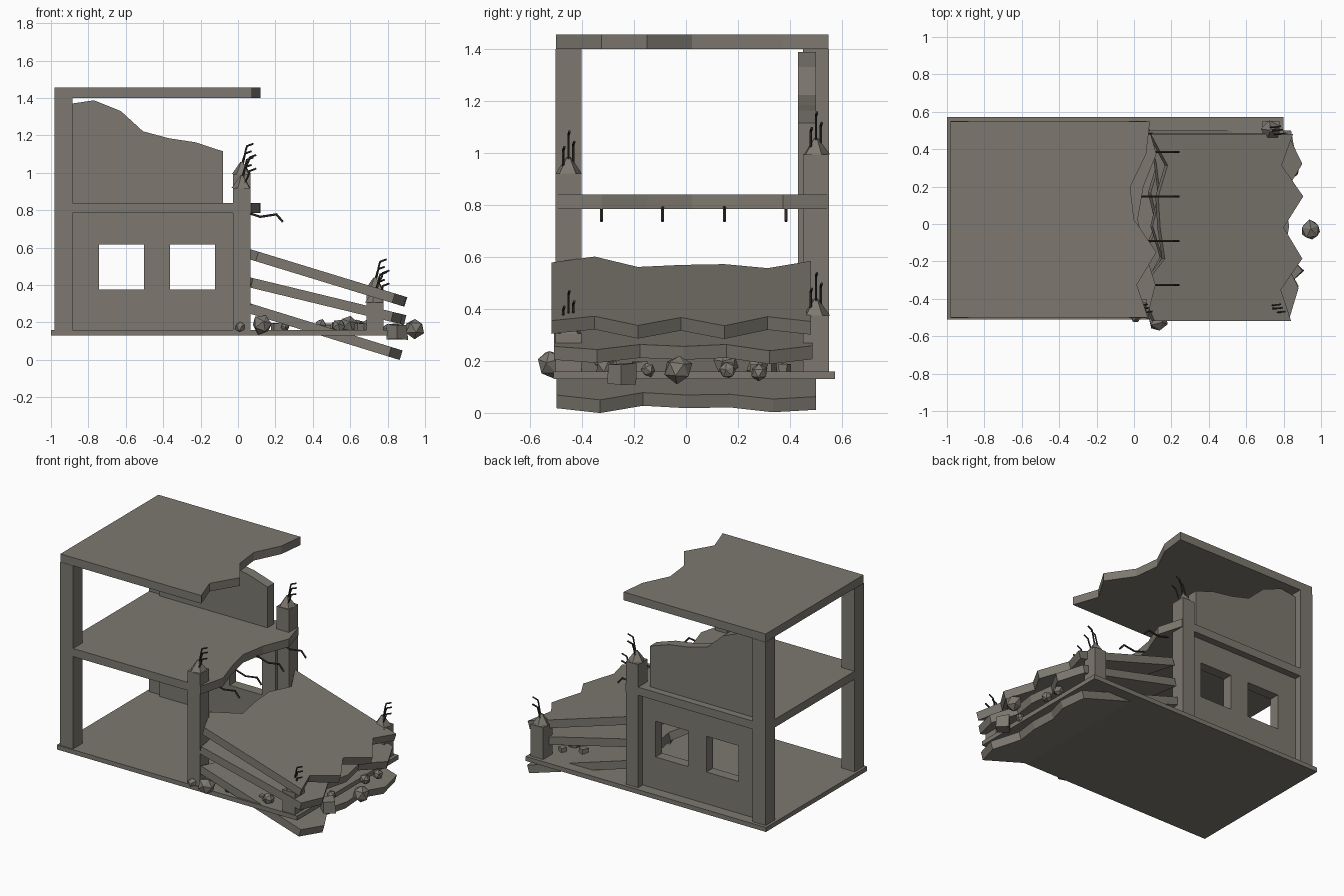
import bpy, bmesh, math, random
from mathutils import Vector, Matrix

if "Cube" in bpy.data.objects:
    bpy.data.objects.remove(bpy.data.objects["Cube"])

random.seed(4)


def material(name, col):
    m = bpy.data.materials.new(name)
    m.diffuse_color = (*col, 1)
    m.use_nodes = True
    m.node_tree.nodes["Principled BSDF"].inputs["Base Color"].default_value = m.diffuse_color
    return m


CONCRETE = material("concrete", (0.205, 0.190, 0.162))
STEEL = material("dark_steel", (0.045, 0.040, 0.036))


def finish(name, bm, mat=CONCRETE):
    bmesh.ops.recalc_face_normals(bm, faces=bm.faces)
    me = bpy.data.meshes.new(name)
    bm.to_mesh(me)
    bm.free()
    me.materials.append(mat)
    ob = bpy.data.objects.new(name, me)
    bpy.context.collection.objects.link(ob)
    return ob


def box(name, x0, x1, y0, y1, z0, z1):
    bm = bmesh.new()
    m = Matrix.Translation(((x0 + x1) / 2, (y0 + y1) / 2, (z0 + z1) / 2)) @ \
        Matrix.Diagonal((x1 - x0, y1 - y0, z1 - z0, 1))
    bmesh.ops.create_cube(bm, size=1, matrix=m)
    return finish(name, bm)


def prism(name, pts, offset):
    """Extrude a closed outline of 3D points along an offset."""
    bm = bmesh.new()
    f = bm.faces.new([bm.verts.new(p) for p in pts])
    r = bmesh.ops.extrude_face_region(bm, geom=[f])
    bmesh.ops.translate(bm, vec=offset,
                        verts=[v for v in r["geom"] if isinstance(v, bmesh.types.BMVert)])
    return finish(name, bm)


def spread(a, b, n):
    return [a + (b - a) * i / (n - 1) for i in range(n)]


def rod(name, pts, r=0.006):
    """Bent steel bar: one thin tapered cylinder per segment."""
    bm = bmesh.new()
    for a, b in zip(pts, pts[1:]):
        a, b = Vector(a), Vector(b)
        d = b - a
        m = Matrix.Translation((a + b) / 2) @ d.to_track_quat("Z", "Y").to_matrix().to_4x4()
        bmesh.ops.create_cone(bm, cap_ends=True, segments=6, radius1=r, radius2=r,
                              depth=d.length + r, matrix=m)
    return finish(name, bm, STEEL)


# Ground plate
box("ground_slab", -1.0, 0.80, -0.51, 0.573, 0.13, 0.16)

# Upright floor and roof slabs with a broken right edge
def broken_floor(name, z0, xs):
    ys = spread(-0.5, 0.548, len(xs))
    pts = [(-0.98, 0.548, z0), (-0.98, -0.5, z0)] + [(x, y, z0) for x, y in zip(xs, ys)]
    prism(name, pts, (0, 0, 0.055))


broken_floor("roof_slab", 1.40, [0.075, 0.015, 0.12, 0.0, -0.02, 0.065, 0.085])
broken_floor("upper_floor_slab", 0.785, [0.07, 0.115, 0.06, 0.02, 0.05, 0.12, 0.07])

# Columns: full ones at the left, broken ones at the middle and right
FRONT, BACK = (-0.502, -0.402), (0.45, 0.55)
for side, (y0, y1) in (("front", FRONT), ("back", BACK)):
    box(side + "_left_column", -0.982, -0.885, y0, y1, 0.15, 1.40)


def broken_column(name, x0, yy, top):
    x1 = x0 + 0.092
    cx, cy = x0 + 0.046, sum(yy) / 2
    box(name, x0, x1, *yy, 0.15, top)
    bm = bmesh.new()
    bmesh.ops.create_cone(bm, cap_ends=True, segments=5, radius1=0.054, radius2=0.008, depth=0.065,
                          matrix=Matrix.Translation((cx, cy, top + 0.0325)) @
                          Matrix.Rotation(random.random(), 4, "Z"))
    finish(name + "_broken_tip", bm)
    for i, (dx, dy, h) in enumerate(((0.0, 0.0, 0.15), (0.015, -0.02, 0.09), (-0.01, 0.018, 0.11))):
        rod(f"{name}_bar_{i}", [(cx + dx, cy + dy, top + 0.02),
                                (cx + dx + 0.022, cy + dy, top + h - 0.02),
                                (cx + dx + 0.028, cy + dy, top + h),
                                (cx + dx + 0.06, cy + dy + 0.004, top + h + 0.012)], 0.005)


broken_column("front_middle_column", -0.026, FRONT, 0.92)
broken_column("back_middle_column", -0.026, BACK, 0.993)
broken_column("front_right_column", 0.686, FRONT, 0.306)
broken_column("back_right_column", 0.686, BACK, 0.375)

# Back wall of the lower storey, pieced around two windows
WY = (0.43, 0.50)
box("lower_wall_sill", -0.89, -0.02, *WY, 0.155, 0.375)
box("lower_wall_lintel", -0.89, -0.02, *WY, 0.617, 0.79)
for i, (a, b) in enumerate(((-0.89, -0.743), (-0.503, -0.364), (-0.123, -0.02))):
    box(f"lower_wall_pier_{i}", a, b, *WY, 0.375, 0.617)

# Upper back wall with a crumbled top
outline = [(-0.89, 0.835), (-0.89, 1.37), (-0.77, 1.388), (-0.626, 1.33), (-0.508, 1.222),
           (-0.37, 1.185), (-0.225, 1.163), (-0.08, 1.115), (-0.08, 0.835)]
prism("upper_broken_wall", [(x, WY[0], z) for x, z in outline], (0, WY[1] - WY[0], 0))

# Collapsed slabs, tilted down to the right, ragged at both ends
def fallen_slab(name, z, slope, y0, y1, left, right):
    top = lambda x: z - slope * (x - 0.065)
    pts = [(x, y, top(x)) for x, y in zip(left, spread(y0, y1, len(left)))]
    pts += [(x, y, top(x)) for x, y in zip(reversed(right), spread(y1, y0, len(right)))]
    n = Vector((-slope, 0, -1)).normalized() * 0.053
    prism(name, pts, n)


fallen_slab("top_fallen_slab", 0.592, 0.306, -0.518, 0.48,
            [0.11, 0.035, 0.165, 0.14, 0.13, 0.18, 0.09],
            [0.84, 0.785, 0.90, 0.80, 0.905, 0.79, 0.85])
fallen_slab("middle_fallen_slab", 0.441, 0.242, -0.508, 0.487,
            [0.08, 0.06, 0.15, 0.10, 0.14, 0.12, 0.08],
            [0.83, 0.88, 0.80, 0.83, 0.80, 0.90, 0.82])
fallen_slab("bottom_fallen_slab", 0.302, 0.309, -0.498, 0.50,
            [0.07, 0.12, 0.06, 0.13, 0.09, 0.14, 0.07],
            [0.82, 0.88, 0.79, 0.82, 0.81, 0.87, 0.84])

# Reinforcing bars hanging out of the upper floor
for i, y in enumerate((-0.325, -0.09, 0.148, 0.385)):
    rod(f"floor_bar_{i}", [(0.04, y, 0.79), (0.12, y, 0.765), (0.205, y, 0.778), (0.238, y, 0.74)])

# Rubble: rough boulders and square chunks
def rock(name, x, y, z, r, square=False):
    bm = bmesh.new()
    if square:
        bmesh.ops.create_cube(bm, size=r * 1.6)
    else:
        bmesh.ops.create_icosphere(bm, subdivisions=1, radius=r)
    for v in bm.verts:
        v.co *= random.uniform(0.88, 1.08)
    rot = Matrix.Rotation(random.uniform(0, 6.28), 4, "Z")
    if not square:
        rot = rot @ Matrix.Rotation(random.random(), 4, "X")
    bmesh.ops.transform(bm, verts=bm.verts, matrix=Matrix.Translation((x, y, z)) @ rot)
    finish(name, bm)


rock("boulder_front", 0.13, -0.52, 0.19, 0.057)
rock("boulder_right", 0.945, -0.03, 0.168, 0.056)
ROCKS = [(0.59, 0.155, 0.19, 0.05), (0.64, 0.275, 0.175, 0.045), (0.84, 0.16, 0.165, 0.036),
         (0.80, -0.145, 0.165, 0.028), (0.85, 0.28, 0.155, 0.036), (0.44, -0.32, 0.185, 0.035),
         (0.01, -0.50, 0.175, 0.03), (0.54, -0.44, 0.18, 0.04), (0.25, -0.46, 0.175, 0.025),
         (0.70, -0.31, 0.18, 0.04)]
for i, p in enumerate(ROCKS):
    rock(f"boulder_{i}", *p)
rock("chunk_right", 0.85, -0.25, 0.15, 0.05, True)
for i in range(10):
    rock(f"chunk_{i}", random.uniform(0.15, 0.78), random.uniform(-0.45, 0.42), 0.17,
         random.uniform(0.02, 0.035), True)
